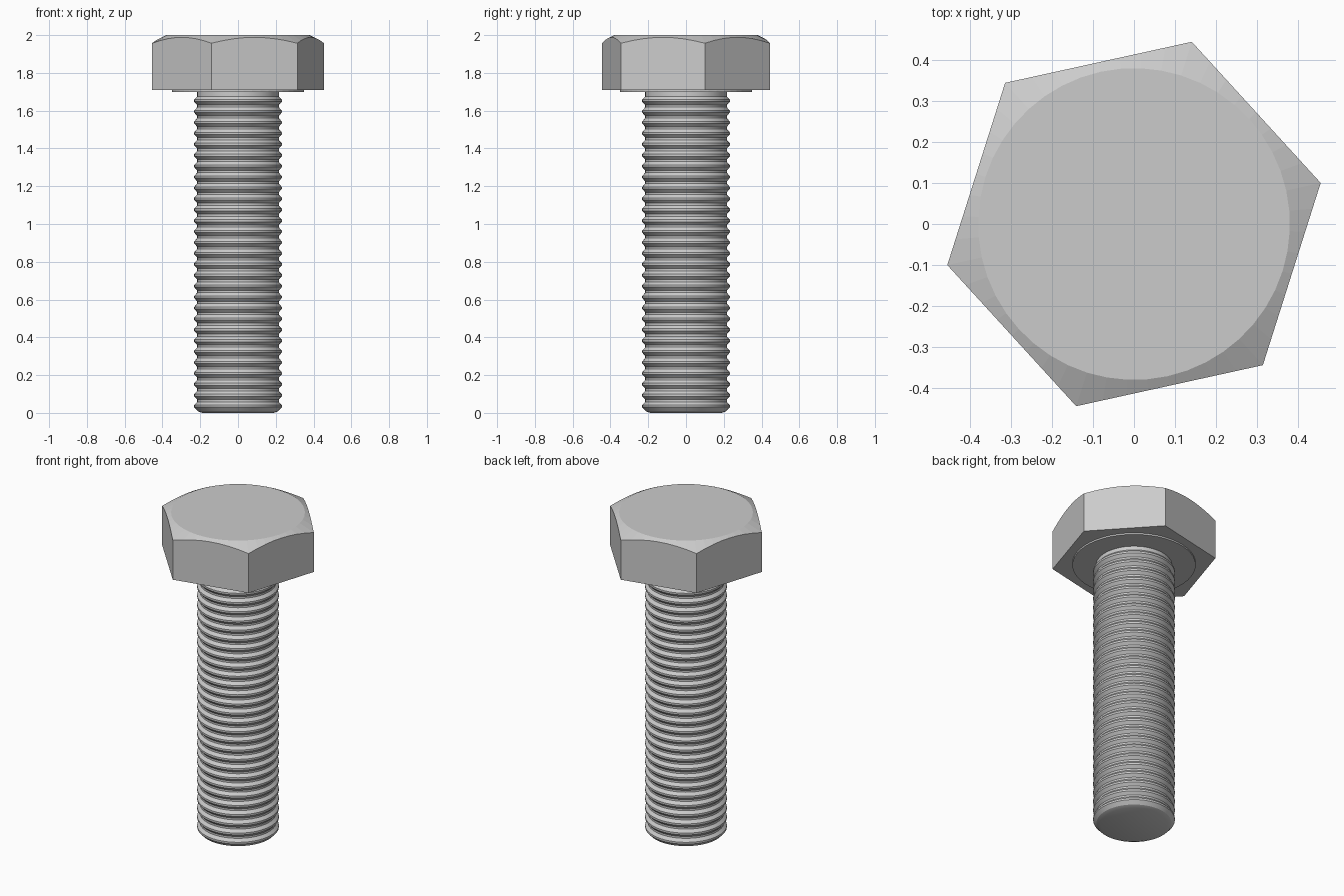
import bpy, bmesh, math

if "Cube" in bpy.data.objects:
    bpy.data.objects.remove(bpy.data.objects["Cube"])

SEG = 48


def lathe(name, rings):
    """Skin a closed solid from rings; each ring is (radius function, height function)."""
    bm = bmesh.new()
    loops = []
    for radius, height in rings:
        loop = []
        for i in range(SEG):
            a = 2 * math.pi * i / SEG
            r = radius(a)
            t = a + TURN
            loop.append(bm.verts.new((r * math.cos(t), r * math.sin(t), height(r))))
        loops.append(loop)
    for lo, hi in zip(loops, loops[1:]):
        for i in range(SEG):
            j = (i + 1) % SEG
            bm.faces.new((lo[i], lo[j], hi[j], hi[i]))
    bm.faces.new(loops[0][::-1])
    bm.faces.new(loops[-1])
    mesh = bpy.data.meshes.new(name)
    bm.to_mesh(mesh)
    bm.free()
    obj = bpy.data.objects.new(name, mesh)
    bpy.context.collection.objects.link(obj)
    return obj


def circle(r, z):
    return (lambda a: r, lambda _: z)


TURN = math.radians(12.4)
CORNER = 0.466
TOP_R = 0.38


def hexagon(a):
    # distance to the hexagon edge at this angle, corners at multiples of 60 degrees
    return CORNER * math.cos(math.pi / 6) / math.cos(a % (math.pi / 3) - math.pi / 6)


# Hex head with a conical chamfer that scallops the side faces
lathe("hex_head", [
    (hexagon, lambda r: 1.71),
    (hexagon, lambda r: 2.0 - 0.5 * (r - TOP_R)),
    circle(TOP_R, 2.0),
])

# Thin bearing collar under the head
lathe("washer_face", [circle(0.35, 1.7), circle(0.35, 1.712)])

# Shank with a rounded tip and stacked thread ridges
MAJOR, MINOR = 0.232, 0.216
THREADS = 29
START, END = 0.03, 1.705
pitch = (END - START) / THREADS
profile = [(0.19, 0.0), (0.213, 0.009)]
for n in range(THREADS):
    z = START + n * pitch
    profile += [(MAJOR, z), (MAJOR, z + 0.2 * pitch),
                (MINOR, z + 0.5 * pitch), (MINOR, z + 0.7 * pitch)]
profile.append((MINOR, 1.72))
shank = lathe("threaded_shank", [circle(r, z) for r, z in profile])

# Smooth around the shank, keep the thread edges crisp
bpy.ops.object.select_all(action='DESELECT')
shank.select_set(True)
bpy.context.view_layer.objects.active = shank
bpy.ops.object.shade_smooth_by_angle(angle=math.radians(25))
